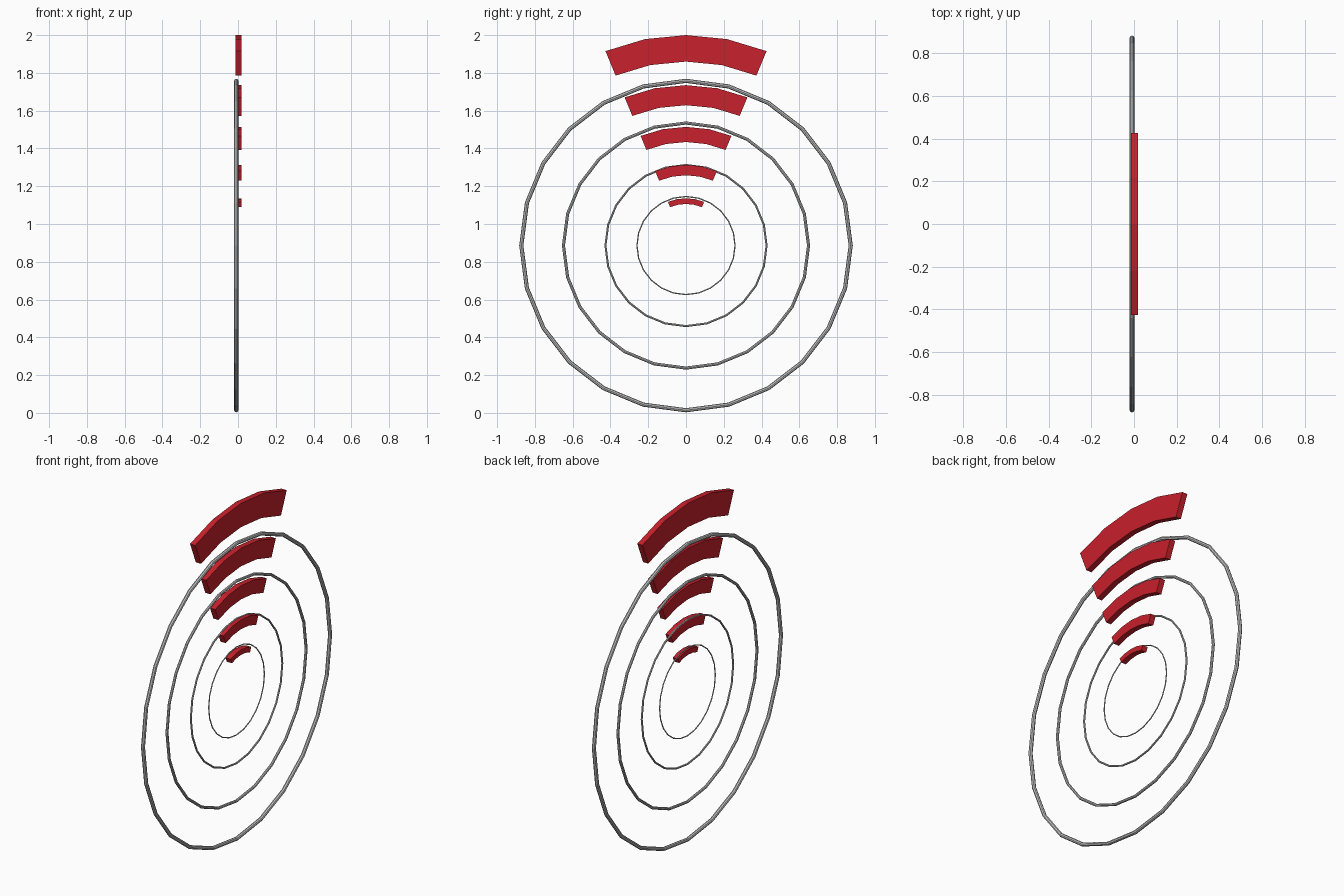
import bpy
import bmesh
from math import sin, cos, radians, pi

cube = bpy.data.objects.get("Cube")
if cube:
    bpy.data.objects.remove(cube, do_unlink=True)

CENTRE_Z = 0.886


def make_material(name, colour):
    mat = bpy.data.materials.new(name)
    mat.use_nodes = True
    mat.diffuse_color = colour
    mat.node_tree.nodes["Principled BSDF"].inputs["Base Color"].default_value = colour
    return mat


red = make_material("red", (0.58, 0.015, 0.025, 1))
grey = make_material("light_grey", (0.58, 0.58, 0.58, 1))


def make_ring(name, outer):
    """Thin hoop facing +x, its tube in proportion to its radius."""
    tube = outer * 0.0125
    bpy.ops.mesh.primitive_torus_add(
        major_radius=outer - tube, minor_radius=tube,
        major_segments=24, minor_segments=8,
        location=(-0.0095, 0, CENTRE_Z), rotation=(0, pi / 2, 0))
    ring = bpy.context.object
    ring.name = name
    ring.data.materials.append(grey)


def make_arc_block(name, inner, outer, back=-0.0145, front=0.0195):
    """Curved block, four straight segments, centred above the hoops."""
    angles = [radians(-22.5 + 11.25 * i) for i in range(5)]
    outline = [(outer, a) for a in angles] + [(inner, a) for a in reversed(angles)]
    bm = bmesh.new()
    sides = [[bm.verts.new((x, r * sin(a), r * cos(a))) for r, a in outline]
             for x in (back, front)]
    count = len(outline)
    # End faces as quads, then the rim
    for loop in sides:
        for i in range(4):
            bm.faces.new((loop[i], loop[i + 1], loop[count - 2 - i], loop[count - 1 - i]))
    for i in range(count):
        j = (i + 1) % count
        bm.faces.new((sides[0][i], sides[0][j], sides[1][j], sides[1][i]))
    bmesh.ops.recalc_face_normals(bm, faces=bm.faces)
    mesh = bpy.data.meshes.new(name)
    bm.to_mesh(mesh)
    bm.free()
    mesh.materials.append(red)
    block = bpy.data.objects.new(name, mesh)
    block.location.z = CENTRE_Z
    bpy.context.collection.objects.link(block)


# Four concentric hoops
for i, radius in enumerate((0.263, 0.432, 0.657, 0.883), 1):
    make_ring(f"hoop_{i}", radius)

# Five curved blocks, growing outwards
blocks = ((0.220, 0.250), (0.372, 0.427), (0.548, 0.628), (0.743, 0.849), (0.974, 1.114))
for i, (inner, outer) in enumerate(blocks, 1):
    make_arc_block(f"arc_block_{i}", inner, outer)
